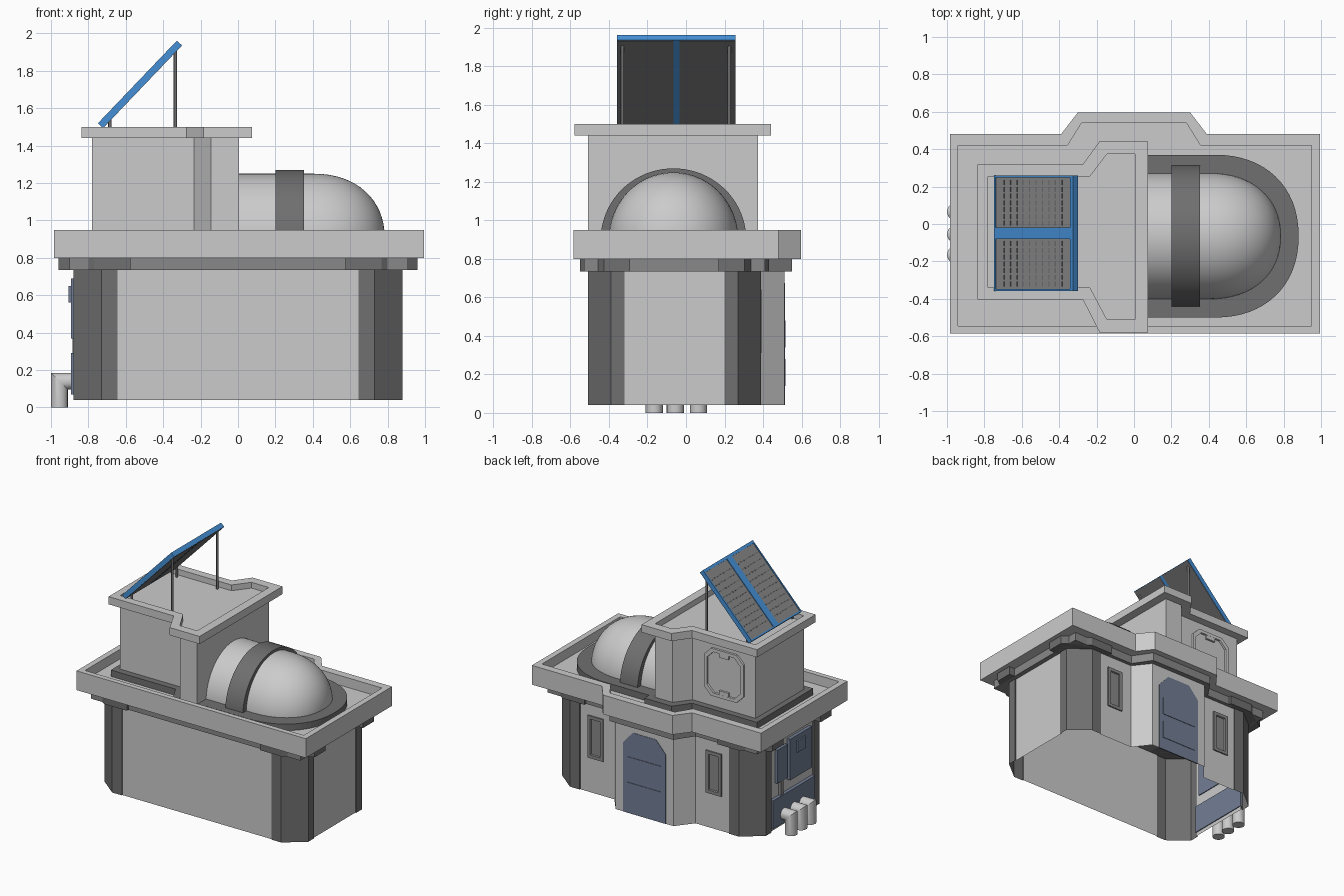
import bpy, bmesh, math
from math import sin, cos, pi
from mathutils import Matrix

if "Cube" in bpy.data.objects:
    bpy.data.objects.remove(bpy.data.objects["Cube"])


def mat(name, c):
    m = bpy.data.materials.new(name)
    m.diffuse_color = (*c, 1)
    m.use_nodes = True
    m.node_tree.nodes["Principled BSDF"].inputs["Base Color"].default_value = m.diffuse_color
    return m


DARK = mat("dark_grey", (.16, .16, .16))
MID = mat("mid_grey", (.25, .25, .25))
BLUE = mat("blue", (.06, .28, .68))
SLATE = mat("slate", (.17, .21, .3))


def finish(name, bm, m=None, smooth=False):
    bmesh.ops.recalc_face_normals(bm, faces=bm.faces)
    me = bpy.data.meshes.new(name)
    bm.to_mesh(me)
    bm.free()
    ob = bpy.data.objects.new(name, me)
    bpy.context.collection.objects.link(ob)
    if m:
        me.materials.append(m)
    if smooth:
        bpy.ops.object.select_all(action='DESELECT')
        ob.select_set(True)
        bpy.context.view_layer.objects.active = ob
        bpy.ops.object.shade_smooth_by_angle(angle=math.radians(35))
    return ob


def loft(name, rings, m=None, smooth=False, closed=False):
    """Skin successive rings; cap the ends, or join last to first."""
    bm = bmesh.new()
    vs = [[bm.verts.new(p) for p in r] for r in rings]
    n = len(rings[0])
    for a, b in zip(vs, vs[1:] + ([vs[0]] if closed else [])):
        for i in range(n):
            j = (i + 1) % n
            bm.faces.new((a[i], a[j], b[j], b[i]))
    if not closed:
        bm.faces.new(vs[0])
        bm.faces.new(vs[-1])
    return finish(name, bm, m, smooth)


def at_z(pts, z):
    return [(x, y, z) for x, y in pts]


def at_y(pts, y):
    return [(x, y, z) for x, z in pts]


def prism(name, pts, z0, z1, m=None):
    return loft(name, [at_z(pts, z0), at_z(pts, z1)], m)


def sheet(name, pts, z0, z1, m=None):
    """Open upright wall following a path; left to right when seen from outside."""
    bm = bmesh.new()
    lo, hi = ([bm.verts.new(p) for p in at_z(pts, z)] for z in (z0, z1))
    for i in range(len(pts) - 1):
        bm.faces.new((lo[i], lo[i + 1], hi[i + 1], hi[i]))
    me = bpy.data.meshes.new(name)
    bm.to_mesh(me)
    bm.free()
    bpy.context.collection.objects.link(bpy.data.objects.new(name, me))
    if m:
        me.materials.append(m)


def tray(name, outer, inner, z0, z1, floor):
    return loft(name, [at_z(outer, z0), at_z(outer, z1), at_z(inner, z1), at_z(inner, floor)])


def boxes(name, items, m=None, mx=Matrix()):
    """Boxes given as (x0, x1, y0, y1, z0, z1)."""
    bm = bmesh.new()
    for x0, x1, y0, y1, z0, z1 in items:
        t = Matrix.Translation(((x0 + x1) / 2, (y0 + y1) / 2, (z0 + z1) / 2))
        s = Matrix.Diagonal((x1 - x0, y1 - y0, z1 - z0, 1))
        bmesh.ops.create_cube(bm, size=1, matrix=mx @ t @ s)
    return finish(name, bm, m)


def bayed(x0, x1, y0, y1, bay_in, bay_out, yb):
    """Rectangle with an angled bay on its back side."""
    return [(x0, y0), (x1, y0), (x1, y1), (bay_out, y1), (bay_in, yb),
            (-bay_in, yb), (-bay_out, y1), (x0, y1)]


def chamfered(x0, x1, z0, z1, c):
    return [(x0 + c, z0), (x1 - c, z0), (x1, z0 + c), (x1, z1 - c),
            (x1 - c, z1), (x0 + c, z1), (x0, z1 - c), (x0, z0 + c)]


# Lower walls: hollow shell, open below
sheet("front_wall", [(-.645, -.503), (.645, -.503)], .04, .8)
sheet("right_wall", [(.873, -.32), (.873, .2)], .04, .8)
sheet("left_wall", [(-.867, .2), (-.867, -.32)], .04, .8)
sheet("back_wall", [(.645, .383), (.35, .383), (.25, .511), (-.25, .511), (-.35, .383), (-.645, .383)], .04, .8)

# Trim under the roof, and roof tray
prism("roof_trim", bayed(-.9, .91, -.53, .41, .275, .37, .55), .735, .8, MID)
tray("roof_tray", bayed(-.985, .995, -.585, .48, .30, .39, .597),
     bayed(-.94, .95, -.545, .42, .28, .355, .54), .8, .95, .875)

# Four chamfered corner columns with wider caps
col = [(.645, -.503), (.645, -.51), (.73, -.51), (.88, -.39), (.88, -.32), (.87, -.32)]
cap = [(.575, -.55), (.768, -.55), (.96, -.425), (.96, -.29), (.8, -.29), (.575, -.4)]
for sx, xn in ((1, "right"), (-1, "left")):
    for sy, yn in ((1, "front"), (-1, "back")):
        def place(pts):
            return [(sx * x, y if sy > 0 else -.12 - y) for x, y in pts][::sx * sy]
        sheet(f"{yn}_{xn}_column", place(col), .04, .74, DARK)
        prism(f"{yn}_{xn}_column_cap", place(cap), .735, .8, DARK)

# Entrance door with chamfered top and two panels
door = [(-.185, .04), (.185, .04), (.185, .58), (.1, .675), (-.1, .675), (-.185, .58)]
loft("door", [at_y(door, .505), at_y(door, .514)], SLATE)
for i, z in enumerate((.14, .34)):
    def rect(g):
        return [(-.15 + g, z + g), (.15 - g, z + g), (.15 - g, z + .14 - g), (-.15 + g, z + .14 - g)]
    loft(f"door_panel_{i}", [at_y(rect(0), .512), at_y(rect(0), .518), at_y(rect(.008), .518)], SLATE)

# Framed windows beside the door
for s in (-1, 1):
    def win(g):
        return [(s * .51 - .067 + g, .31 + g), (s * .51 + .067 - g, .31 + g),
                (s * .51 + .067 - g, .64 - g), (s * .51 - .067 + g, .64 - g)]
    loft(f"window_{s}_frame", [at_y(win(0), .38), at_y(win(0), .393), at_y(win(.025), .393),
                               at_y(win(.03), .384)], MID)


# Upper tower with plinth, parapet and wall frame
def tee(g):
    xl, xr, d = -.78 - g * .9, .005 + g * 1.1, g * .62
    return [(xl, -.34 - g), (-.235 - d, -.34 - g), (-.145 - d, -.51 - g * 1.1), (xr, -.51 - g * 1.1),
            (xr, .373 + g * 1.1), (-.145 - d, .373 + g * 1.1), (-.235 - d, .255 + g), (xl, .255 + g)]


prism("tower_walls", tee(0), .87, 1.45)
prism("tower_plinth", tee(.05), .87, .925, DARK)
tray("tower_parapet", tee(.063), tee(0), 1.44, 1.5, 1.455)
a, b = chamfered(-.685, -.345, 1.01, 1.38, .06), chamfered(-.66, -.37, 1.035, 1.355, .055)
loft("tower_wall_frame", [at_y(a, .25), at_y(a, .272), at_y(b, .272), at_y(b, .25)], closed=True)
boxes("tower_frame_tabs", [(-.555, -.475, .25, .271, 1.03, 1.065), (-.555, -.475, .25, .271, 1.325, 1.36)])

# Vaulted dome with rounded end, band and base
YC, ZC = -.065, .9


def arch(x, ry, rz, n=40):
    return [(x, YC + ry * cos(pi * i / n), ZC + rz * sin(pi * i / n)) for i in range(n + 1)]


def full(v):
    """Slightly fuller than a plain ellipse."""
    return math.copysign(abs(v) ** .91, v)


sec = [arch(-.01, .337, .35), arch(.2, .337, .35)]
for i in range(17):
    t = i / 16 * pi / 2 * .995
    k = full(cos(t))
    sec.append(arch(.4 + .385 * full(sin(t)), .337 * k, .35 * k))
loft("dome", sec, None, True)
loft("dome_band", [arch(.2, .378, .37), arch(.352, .378, .37)], DARK, True)
base = [(0, YC - .435)] + [(.43 + .45 * full(cos(t)), YC + .435 * full(sin(t)))
                           for t in (-pi / 2 + pi * i / 32 for i in range(33))] + [(0, YC + .435)]
prism("dome_base", base, .87, .925, DARK)

# Tilted solar panel on four legs
M = Matrix.Translation((-.525, -.05, 1.728)) @ Matrix.Rotation(math.radians(-46.3), 4, 'Y')
L, W, T = .306, .308, .018
boxes("panel_frame", [(-L, L, -W, -W + .01, -T, T), (-L, L, W - .01, W, -T, T),
                      (-L, -L + .012, -W, W, -T, T), (L - .022, L, -W, W, -T, T),
                      (-L, L, -.03, .03, -.01, T), (-L, L, -.015, .015, -T, 0)], BLUE, M)
boxes("panel_plates", [(-L + .002, L - .004, .015, W - .002, -T - .002, .0),
                       (-L + .002, L - .004, -W + .002, -.015, -T - .002, .0)], DARK, M)
boxes("panel_faces", [(-L + .012, L - .022, s * .163 - .135, s * .163 + .135, 0, .012) for s in (-1, 1)], MID, M)
cells = []
for s in (-1, 1):
    for i in range(10):
        for j in range(7):
            u, v = -.235 + i * .05, s * .163 + (j - 3) * .036
            cells.append((u - .004, u + .004, v - .013, v + .013, .01, .014))
boxes("panel_cells", cells, DARK, M)
for x, z in ((-.335, 1.91), (-.685, 1.55)):
    for y in (-.33, .225):
        bm = bmesh.new()
        bmesh.ops.create_cone(bm, cap_ends=True, segments=12, radius1=.009, radius2=.009, depth=z - 1.45,
                              matrix=Matrix.Translation((x, y, (z + 1.45) / 2)))
        finish(f"panel_leg_{x}_{y}", bm, DARK, True)

# Utility boxes on the left wall
boxes("lower_utility_box", [(-.893, -.86, -.315, .2, .07, .29)], SLATE)
boxes("upper_utility_box", [(-.893, -.86, -.28, -.01, .37, .69)], SLATE)
boxes("utility_hatch", [(-.905, -.89, -.19, -.09, .56, .65)], SLATE)
boxes("small_utility_box", [(-.888, -.86, .015, .14, .4, .66)], SLATE)
boxes("utility_conduit", [(-.885, -.86, .06, .095, .28, .41)], MID)

# Three mitred elbow pipes
for k, y in enumerate((-.165, -.055, .065)):
    ring = [(.045 * cos(2 * pi * i / 20), .045 * sin(2 * pi * i / 20)) for i in range(20)]
    loft(f"pipe_{k}", [[(-.87, y + c, .14 + s) for c, s in ring],
                       [(-.955 - s, y + c, .14 + s) for c, s in ring],
                       [(-.955 - s, y + c, 0) for c, s in ring]], None, True)
